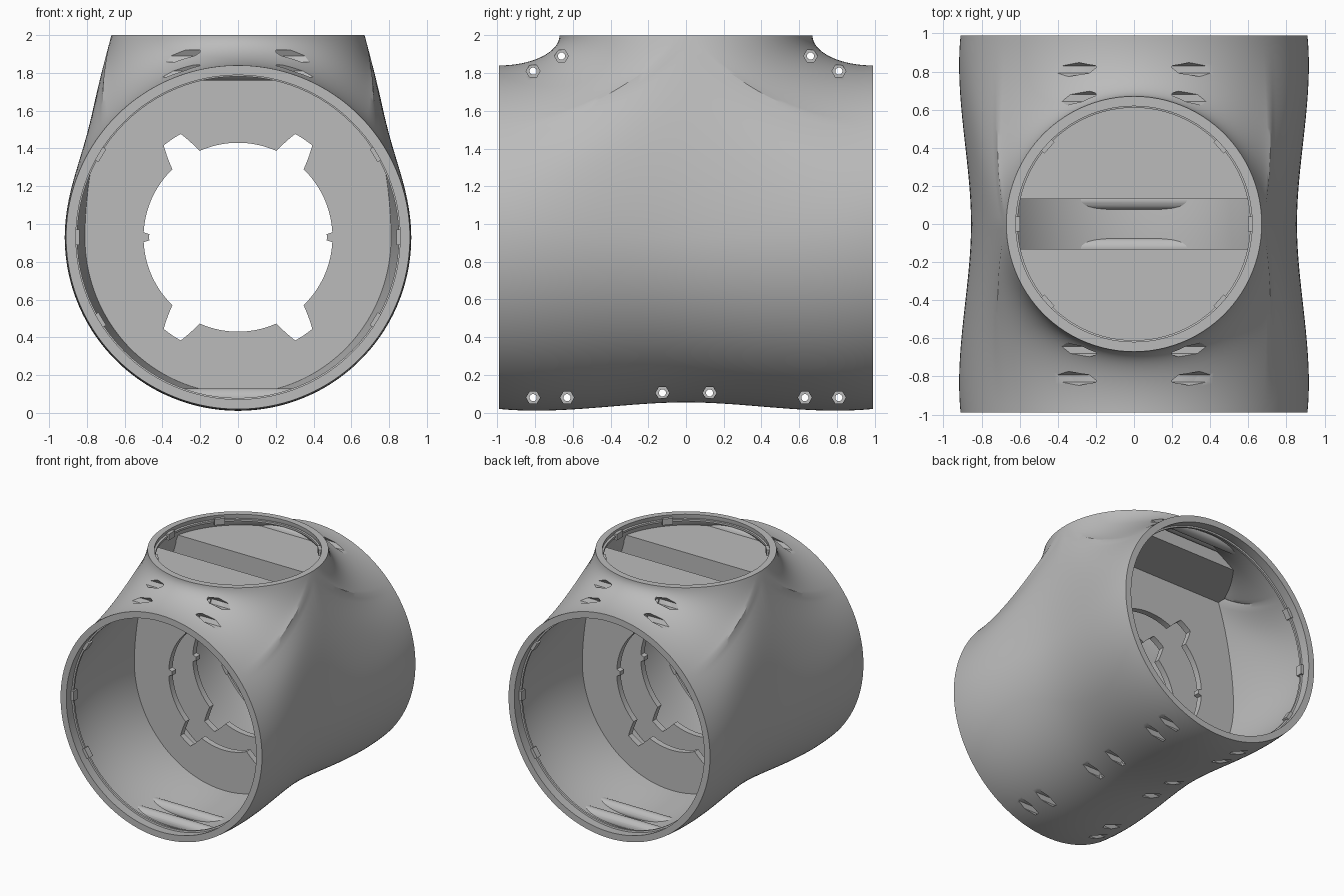
import bpy, bmesh
from math import sin, cos, radians, pi, sqrt
from mathutils import Vector, Matrix

if "Cube" in bpy.data.objects:
    bpy.data.objects.remove(bpy.data.objects["Cube"], do_unlink=True)

GREY = bpy.data.materials.new("mid_grey")
GREY.use_nodes = True
GREY.diffuse_color = (0.5, 0.5, 0.5, 1)
GREY.node_tree.nodes["Principled BSDF"].inputs["Base Color"].default_value = (0.5, 0.5, 0.5, 1)

AXIS_Z, TUBE_R, HALF_LEN = 0.93, 0.91, 0.99
TOP_Z, COLLAR_R, WALL = 2.0, 0.67, 0.052
CORNER = 50          # angle on the tube rim that meets the side of the collar


def to_object(name, bm):
    mesh = bpy.data.meshes.new(name)
    bm.to_mesh(mesh)
    bm.free()
    obj = bpy.data.objects.new(name, mesh)
    bpy.context.collection.objects.link(obj)
    mesh.materials.append(GREY)
    return obj


def hermite(p0, t0, p1, t1, s):
    return (p0 * (2 * s**3 - 3 * s**2 + 1) + t0 * (s**3 - 2 * s**2 + s)
            + p1 * (3 * s**2 - 2 * s**3) + t1 * (s**3 - s**2))


def strand(deg):
    """Curve from the collar or waist out to the front rim."""
    a = radians(deg)
    rim = Vector((TUBE_R * sin(a), -HALF_LEN, AXIS_Z + TUBE_R * cos(a)))
    k = min(1, deg / CORNER)
    if deg <= CORNER:
        phi = k * pi / 2
        start = Vector((COLLAR_R * sin(phi), -COLLAR_R * cos(phi), TOP_Z))
        flare = 0.27 * sin(phi) ** 2
        down = Vector((flare * sin(phi), -flare * cos(phi), -1))
        along = Vector((-cos(phi), -sin(phi), 0))
        turn = pi / 4 * k**3
    else:
        upper, lower = Vector((COLLAR_R, 0, TOP_Z)), Vector((0.855, 0, AXIS_Z))
        if deg < 90:
            s = (deg - CORNER) / (90 - CORNER)
            start = hermite(upper, Vector((0.29, 0, -1.07)), lower, Vector((0, 0, -1.0)), s)
        else:
            start = Vector((0.855 * sin(a), 0, AXIS_Z + 0.875 * cos(a)))
        down, along = Vector((0.2, 0, -1)), Vector((0, -1, 0))
        s = min(1, (deg - CORNER) / 25)
        turn = pi / 4 * (1 + s * s * (3 - 2 * s))
    span = (rim - start).length
    t0 = (down * cos(turn) + along * sin(turn)) * span * (0.75 + 0.25 * k)
    lean = 0.1 * min(1, deg / 90)
    t1 = Vector((-lean * sin(a), -1, -lean * cos(a))) * span * (1.47 - 0.47 * k)
    return [hermite(start, t0, rim, t1, i / 24) for i in range(25)]


def body_surface(inset):
    """Open tee-shaped skin, moved inwards by inset."""
    bm = bmesh.new()
    rows = [strand(2 * i) for i in range(91)]
    for sx in (1, -1):
        for sy in (1, -1):
            grid = [[bm.verts.new((p.x * sx, p.y * sy, p.z)) for p in row] for row in rows]
            for r0, r1 in zip(grid, grid[1:]):
                for j in range(24):
                    quad = [r0[j], r0[j + 1], r1[j + 1], r1[j]]
                    bm.faces.new(quad if sx * sy > 0 else quad[::-1])
    bmesh.ops.remove_doubles(bm, verts=bm.verts, dist=1e-5)
    bm.normal_update()
    lowest = min(bm.faces, key=lambda f: f.calc_center_median().z)
    if lowest.normal.z > 0:
        bmesh.ops.reverse_faces(bm, faces=bm.faces)
        bm.normal_update()
    moved = {v: v.co - v.normal * inset for v in bm.verts}
    for v, co in moved.items():
        if v.is_boundary:                      # keep the rims flat
            if abs(v.co.y) > HALF_LEN - 1e-4:
                co.y = v.co.y
            else:
                co.z = v.co.z
        v.co = co
    return bm


def make_shell():
    bm, inner = body_surface(0), body_surface(WALL)
    outer_verts, outer_faces = list(bm.verts), list(bm.faces)
    rim = [e for e in bm.edges if e.is_boundary]
    twin = {v: bm.verts.new(w.co) for v, w in zip(outer_verts, inner.verts)}
    inner.free()
    for f in outer_faces:
        bm.faces.new([twin[v] for v in reversed(f.verts)])
    for e in rim:
        a, b = e.verts
        bm.faces.new((a, b, twin[b], twin[a]))
    bmesh.ops.recalc_face_normals(bm, faces=bm.faces)
    return to_object("tee_shell", bm)


def make_core():
    bm = body_surface(WALL / 2)
    bmesh.ops.holes_fill(bm, edges=[e for e in bm.edges if e.is_boundary], sides=0)
    bmesh.ops.recalc_face_normals(bm, faces=bm.faces)
    return to_object("core_cutter", bm)


def prism(bm, points, depth):
    """Extrude a closed outline by the vector depth."""
    face = bm.faces.new([bm.verts.new(p) for p in points])
    ext = bmesh.ops.extrude_face_region(bm, geom=[face], use_keep_orig=True)
    bmesh.ops.translate(bm, vec=depth,
                        verts=[v for v in ext["geom"] if isinstance(v, bmesh.types.BMVert)])
    bmesh.ops.recalc_face_normals(bm, faces=bm.faces)


def rod(bm, x0, x1, y, z, r, sides):
    ring = [(x0, y + r * cos(2 * pi * i / sides), z + r * sin(2 * pi * i / sides))
            for i in range(sides)]
    prism(bm, ring, Vector((x1 - x0, 0, 0)))


def cut(obj, *steps):
    """Apply booleans, then drop the modifiers."""
    for tool, op in steps:
        mod = obj.modifiers.new(op, 'BOOLEAN')
        mod.object, mod.operation, mod.solver = tool, op, 'EXACT'
    bpy.context.view_layer.update()
    dg = bpy.context.evaluated_depsgraph_get()
    mesh = bpy.data.meshes.new_from_object(obj.evaluated_get(dg))
    obj.modifiers.clear()
    obj.data = mesh


# Bolt positions along the split line (y, z), mirrored front to back
bolts = [(s * y, z) for s in (1, -1) for y, z in
         ((0.81, 1.81), (0.66, 1.89), (0.81, 0.08), (0.63, 0.08), (0.125, 0.105))]
pockets, drills, bars = bmesh.new(), bmesh.new(), bmesh.new()
for y, z in bolts:
    for s in (1, -1):
        rod(pockets, s * 0.2, s * 0.42, y, z, 0.037, 6)
    rod(drills, -0.5, 0.5, y, z, 0.019, 16)
    rod(bars, -0.34, 0.34, y, z, 0.05, 24)
pockets = to_object("pocket_cutter", pockets)
drills = to_object("drill_cutter", drills)
bars = to_object("bolt_bars", bars)

# Two partitions: upright wall with a shelf under the collar
walls = bmesh.new()
for s in (1, -1):
    outline = ((0.13, 0), (0.13, 1.9), (0.62, 1.9), (0.62, 1.76), (0.18, 1.76), (0.18, 0))
    prism(walls, [(-1, s * y, z) for y, z in outline], Vector((2, 0, 0)))
walls = to_object("partition_walls", walls)


def hole_radius(deg):
    """Round hole with four tapered notches and two small keys."""
    off = min(abs(deg - c) for c in (56, 124, 236, 304))
    if off < 10:
        return 0.5 + 0.125 * min(1, (10 - off) / 5)
    return 0.47 if min(deg % 180, 180 - deg % 180) < 3 else 0.5


hole = bmesh.new()
prism(hole, [(hole_radius(d) * cos(radians(d)), -0.3, AXIS_Z + hole_radius(d) * sin(radians(d)))
             for d in range(360)], Vector((0, 0.6, 0)))
hole = to_object("hole_cutter", hole)

shell, core = make_shell(), make_core()
bolt_cuts = ((pockets, 'DIFFERENCE'), (drills, 'DIFFERENCE'))
cut(shell, *bolt_cuts)
cut(bars, (core, 'INTERSECT'), *bolt_cuts)
cut(walls, (core, 'INTERSECT'), (hole, 'DIFFERENCE'), *bolt_cuts)
for tool in (pockets, drills, hole, core):
    bpy.data.objects.remove(tool, do_unlink=True)


def mouth_fittings(name, radius, place, angles):
    """Thin retaining ring and small tabs inside an opening."""
    bm = bmesh.new()
    for i in range(96):
        a = 2 * pi * i / 96
        b = 2 * pi * (i + 1) / 96
        loops = [[bm.verts.new((r * cos(t), r * sin(t), z)) for r, z in
                  ((radius + 0.01, -0.012), (radius - 0.012, -0.008),
                   (radius - 0.012, 0.008), (radius + 0.01, 0.012))] for t in (a, b)]
        for j in range(3):
            bm.faces.new((loops[0][j], loops[0][j + 1], loops[1][j + 1], loops[1][j]))
    bmesh.ops.remove_doubles(bm, verts=bm.verts, dist=1e-5)
    for d in angles:
        bmesh.ops.create_cube(bm, size=1, matrix=Matrix.Rotation(radians(d), 4, 'Z')
                              @ Matrix.Translation((radius - 0.005, 0, 0))
                              @ Matrix.Diagonal((0.04, 0.08, 0.05, 1)))
    bmesh.ops.recalc_face_normals(bm, faces=bm.faces)
    bmesh.ops.transform(bm, matrix=place, verts=bm.verts)
    return to_object(name, bm)


tilt = Matrix.Rotation(pi / 2, 4, 'X')
tabs = (0, 31, 149, 180, 211, 329)
front = mouth_fittings("front_ring", 0.863, Matrix.Translation((0, -0.9, AXIS_Z)) @ tilt, tabs)
back = mouth_fittings("back_ring", 0.863, Matrix.Translation((0, 0.9, AXIS_Z)) @ tilt, tabs)
top = mouth_fittings("collar_ring", 0.622, Matrix.Translation((0, 0, 1.955)),
                     (0, 42, 138, 180, 222, 318))

for obj in (shell, bars, walls, front, back, top):
    obj.data.shade_smooth()
    obj.data.set_sharp_from_angle(angle=radians(30))
